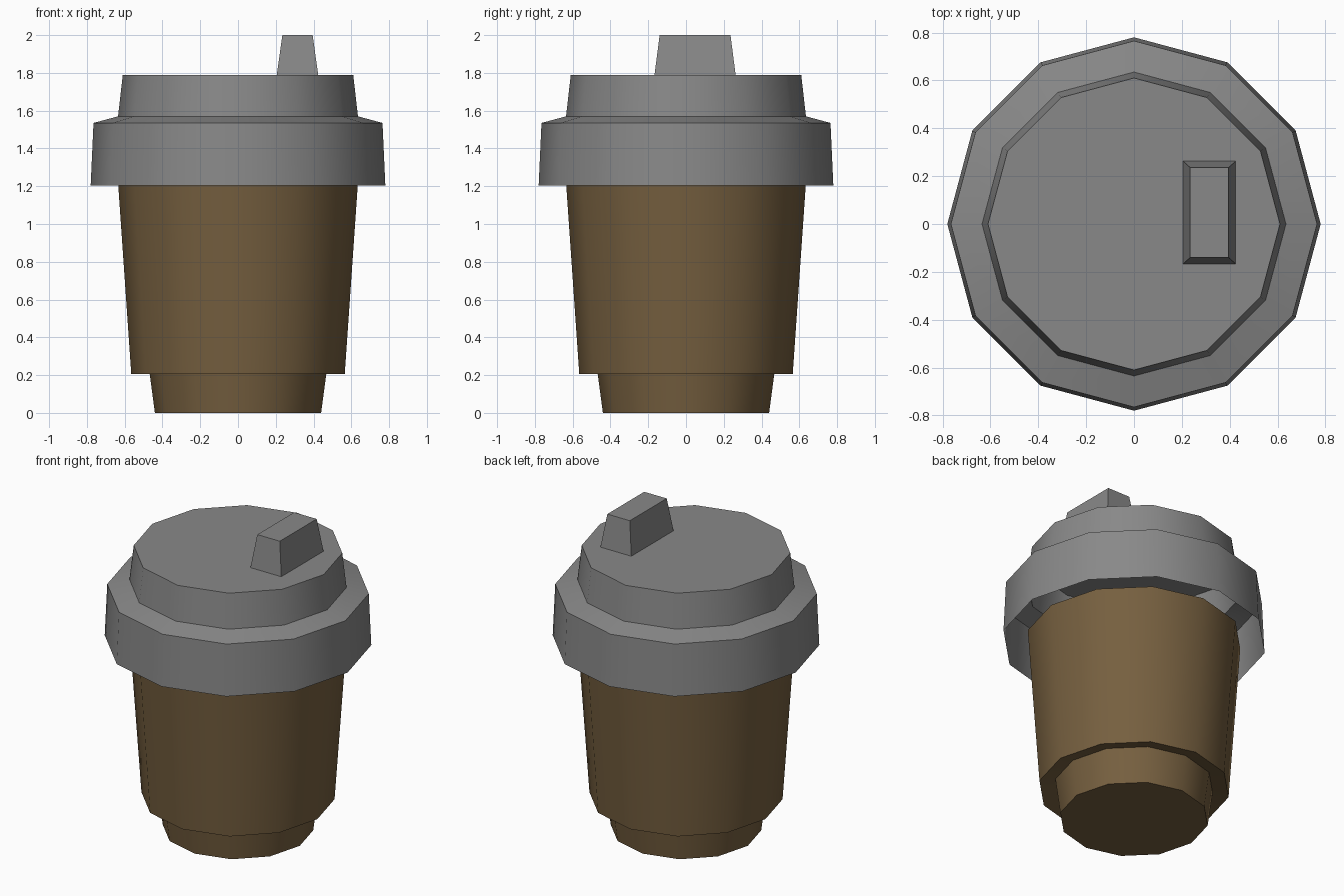
import bpy, bmesh, math

cube = bpy.data.objects.get("Cube")
if cube:
    bpy.data.objects.remove(cube)

SIDES = 12


def material(name, colour):
    mat = bpy.data.materials.new(name)
    mat.use_nodes = True
    mat.diffuse_color = colour
    bsdf = mat.node_tree.nodes["Principled BSDF"]
    bsdf.inputs["Base Color"].default_value = colour
    bsdf.inputs["Roughness"].default_value = 0.8
    return mat


def finish(name, bm, mat, smooth):
    mesh = bpy.data.meshes.new(name)
    bm.to_mesh(mesh)
    bm.free()
    mesh.materials.append(mat)
    obj = bpy.data.objects.new(name, mesh)
    bpy.context.collection.objects.link(obj)
    if smooth:
        bpy.ops.object.select_all(action='DESELECT')
        obj.select_set(True)
        bpy.context.view_layer.objects.active = obj
        bpy.ops.object.shade_smooth_by_angle(angle=math.radians(35))
    return obj


def lathe(name, profile, mat, cap_bottom):
    """Turn a bottom-to-top (radius, height) profile; the top is always capped."""
    bm = bmesh.new()
    rings = []
    for radius, z in profile:
        angles = [math.tau * i / SIDES for i in range(SIDES)]
        rings.append([bm.verts.new((radius * math.cos(a), radius * math.sin(a), z))
                      for a in angles])
    for low, high in zip(rings, rings[1:]):
        for i in range(SIDES):
            j = (i + 1) % SIDES
            bm.faces.new((low[i], low[j], high[j], high[i]))
    bm.faces.new(rings[-1])
    if cap_bottom:
        bm.faces.new(rings[0][::-1])
    return finish(name, bm, mat, True)


brown = material("cardboard brown", (0.18, 0.115, 0.05, 1))
grey = material("lid grey", (0.25, 0.25, 0.25, 1))

# Cup: narrow foot, undercut step, tapered body
lathe("cup_body", [(0.44, 0), (0.47, 0.225), (0.565, 0.205), (0.635, 1.22)], brown, True)

# Lid: hollow skirt, sloping shoulder, raised crown
lathe("lid", [(0.78, 1.205), (0.765, 1.535), (0.635, 1.57), (0.61, 1.79)], grey, False)

# Drinking spout: tapered block set off to the left of the lid
bm = bmesh.new()
bmesh.ops.create_cube(bm, size=1)
for v in bm.verts:
    top = v.co.z > 0
    width, depth = (0.16, 0.375) if top else (0.22, 0.43)
    v.co = (0.315 + v.co.x * width, 0.048 + v.co.y * depth, 2.0 if top else 1.788)
finish("drinking_spout", bm, grey, False)
